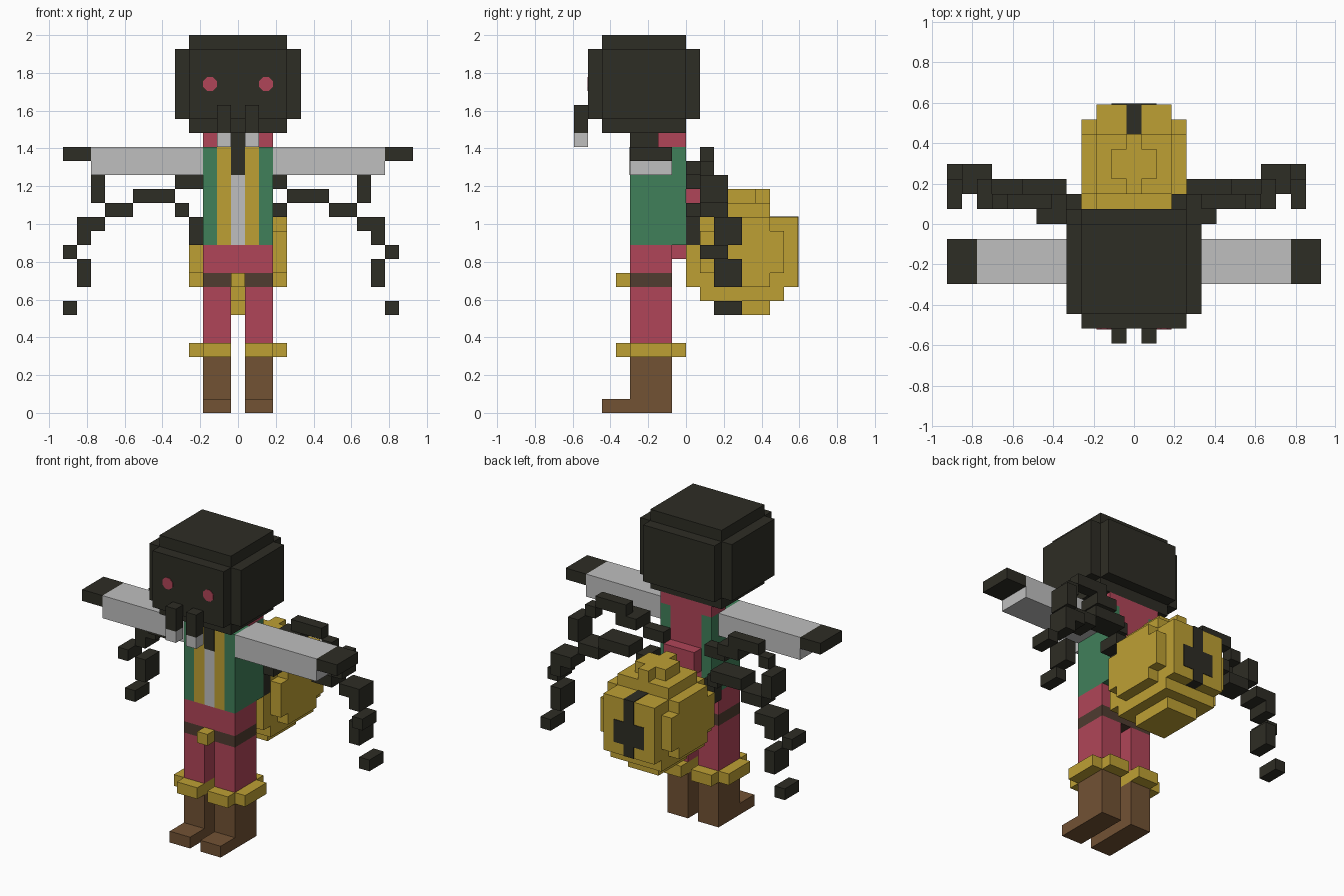
import bpy, bmesh, math
from mathutils import Matrix, Vector

cube = bpy.data.objects.get("Cube")
if cube:
    bpy.data.objects.remove(cube, do_unlink=True)

U = 2 / 27  # one block


def material(name, r, g, b):
    m = bpy.data.materials.new(name)
    m.use_nodes = True
    m.diffuse_color = (r, g, b, 1)
    m.node_tree.nodes["Principled BSDF"].inputs["Base Color"].default_value = (r, g, b, 1)
    return m


DARK = material("dark charcoal", .027, .026, .018)
GREY = material("light grey", .52, .52, .52)
PINK = material("rose pink", .434, .06, .098)
GREEN = material("vest green", .051, .216, .102)
GOLD = material("gold", .515, .352, .034)
BROWN = material("boot brown", .168, .084, .034)
BELT = material("belt brown", .08, .045, .03)


def finish(name, bm, mat):
    mesh = bpy.data.meshes.new(name)
    bm.to_mesh(mesh)
    bm.free()
    mesh.materials.append(mat)
    ob = bpy.data.objects.new(name, mesh)
    bpy.context.scene.collection.objects.link(ob)
    return ob


def blocks(name, mat, *boxes):
    """Boxes given as (x0, x1, y0, y1, z0, z1) in block units."""
    bm = bmesh.new()
    for x0, x1, y0, y1, z0, z1 in boxes:
        centre = Vector((x0 + x1, y0 + y1, z0 + z1)) * U / 2
        size = (abs(x1 - x0) * U, (y1 - y0) * U, (z1 - z0) * U)
        bmesh.ops.create_cube(bm, size=1, matrix=Matrix.Translation(centre) @ Matrix.Diagonal((*size, 1)))
    return finish(name, bm, mat)


def wide(half, *rest):
    """Box centred on x = 0."""
    return (-half, half, *rest)


def side(s, box):
    return (s * box[0], s * box[1], *box[2:])


# Head with stepped edges
blocks("head", DARK, wide(4.5, -6, 0, 21, 26), wide(3.5, -7, 1, 21, 26), wide(3.5, -6, 0, 20, 27))

# Neck and throat
blocks("neck", PINK, wide(2.5, -2, 0, 19, 20))
blocks("throat", DARK, wide(1.5, -4, -2, 19, 20), wide(.5, -4.05, -3, 17, 19))

# Torso
blocks("shirt", GREY, wide(.5, -4, -1, 12, 19))
blocks("back_panel", PINK, wide(1.5, -1, 0, 11, 19), wide(1.5, 0, 1, 14, 16))
blocks("hips", PINK, wide(2.5, -4, -1, 10, 12))
blocks("belt", BELT, wide(2.5, -4, -1, 9, 10))
blocks("buckle", GOLD, wide(.5, -5, -4, 9, 10))

# Extra limbs: boxes along the upper and lower limb of the left side
UPPER = [(1.5, 3.5, 0, 1, 16, 17), (3.5, 5.5, 0, 2, 17, 18), (4.5, 7.5, 1, 2, 18, 19),
         (7.5, 8.5, 1, 2, 17, 18), (8.5, 9.5, 1, 3, 15, 17)]
LOWER = [(1.5, 2.5, 0, 1, 12, 14), (2.5, 3.5, 0, 2, 14, 15), (3.5, 6.5, 1, 3, 15, 16),
         (6.5, 8.5, 1, 3, 14, 15), (8.5, 10.5, 2, 4, 13, 14), (9.5, 10.5, 2, 4, 12, 13),
         (10.5, 11.5, 1, 3, 11, 12), (9.5, 10.5, 2, 4, 9, 11), (10.5, 11.5, 2, 4, 7, 8)]

for s, tag in ((1, "left"), (-1, "right")):
    # Vest
    blocks(tag + "_vest", GREEN, side(s, (1.5, 2.5, -4, 0, 12, 19)))
    blocks(tag + "_vest_trim", GOLD, side(s, (.5, 1.5, -4, -1, 12, 19)))
    # Arm and hand
    blocks(tag + "_arm", GREY, side(s, (2.5, 10.5, -4, -1, 17, 19)))
    blocks(tag + "_hand", DARK, side(s, (10.5, 12.5, -4, -1, 18, 19)))
    # Leg, cuff and boot
    blocks(tag + "_leg", PINK, side(s, (.5, 2.5, -4, -1, 5, 9)))
    blocks(tag + "_cuff", GOLD, side(s, (.5, 2.5, -5, 0, 4, 5)), side(s, (.5, 3.5, -4, -1, 4, 5)))
    blocks(tag + "_boot", BROWN, side(s, (.5, 2.5, -4, -1, 0, 4)), side(s, (.5, 2.5, -6, -4, 0, 1)))
    # Fang
    blocks(tag + "_fang", DARK, side(s, (.5, 1.5, -8, -7, 20, 22)))
    blocks(tag + "_fang_tip", GREY, side(s, (.5, 1.5, -8, -7, 19, 20)))
    # Eye plate
    bm = bmesh.new()
    place = (Matrix.Translation((s * 2 * U, -7 * U, 23.5 * U))
             @ Matrix.Rotation(math.pi / 2, 4, 'X') @ Matrix.Rotation(math.pi / 8, 4, 'Z'))
    bmesh.ops.create_cone(bm, cap_ends=True, segments=8, radius1=.54 * U, radius2=.54 * U,
                          depth=.006, matrix=place)
    finish(tag + "_eye", bm, PINK)
    # Extra limbs sit one block further out on the right
    shift = 0 if s > 0 else 1
    for name, limb in (("_upper_limb", UPPER), ("_lower_limb", LOWER)):
        blocks(tag + name, DARK, *[side(s, (b[0] + shift, b[1] + shift, *b[2:])) for b in limb])

# Rounded abdomen and its dark marking
blocks("abdomen", GOLD,
       wide(3.5, 1, 7, 10, 13), wide(3.5, 2, 6, 9, 14),
       wide(2.5, 0, 4, 9, 13), wide(2.5, 4, 8, 9, 14),
       wide(2.5, 1, 7, 8, 14), wide(2.5, 2, 6, 8, 15),
       wide(1.5, 3, 5, 7, 16), wide(1.5, 2, 6, 7, 15), wide(.5, 2, 6, 7, 16))
blocks("abdomen_marking", DARK, wide(.5, 6, 8.05, 9, 14.05), wide(1.5, 7, 8.05, 10, 12))
